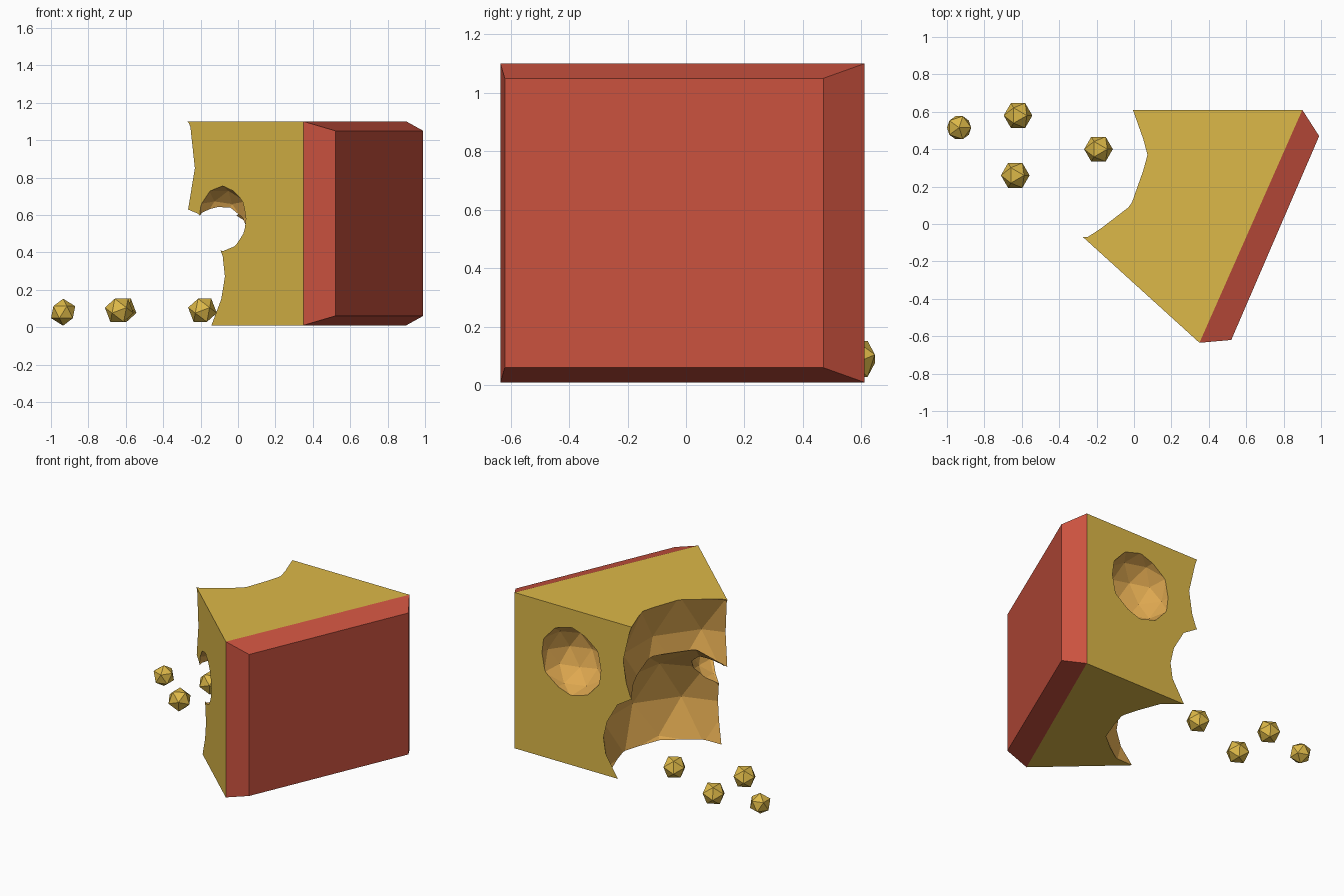
import bpy, bmesh, math
from mathutils import Vector, Matrix

if "Cube" in bpy.data.objects:
    bpy.data.objects.remove(bpy.data.objects["Cube"])


def material(name, rgb):
    m = bpy.data.materials.new(name)
    m.diffuse_color = (*rgb, 1)
    m.use_nodes = True
    m.node_tree.nodes["Principled BSDF"].inputs["Base Color"].default_value = m.diffuse_color
    return m


YELLOW = material("cheese_yellow", (0.72, 0.48, 0.065))
INNER = material("hole_orange", (0.73, 0.39, 0.08))
RED = material("rind_red", (0.60, 0.085, 0.05))


def finish(name, bm, mats, index=0):
    bmesh.ops.recalc_face_normals(bm, faces=bm.faces)
    for f in bm.faces:
        f.material_index = index
        f.smooth = False
    me = bpy.data.meshes.new(name)
    bm.to_mesh(me)
    bm.free()
    for m in mats:
        me.materials.append(m)
    ob = bpy.data.objects.new(name, me)
    bpy.context.collection.objects.link(ob)
    return ob


def loft(name, lower, upper, mats):
    """Solid between two loops with the same number of points."""
    bm = bmesh.new()
    a = [bm.verts.new(p) for p in lower]
    b = [bm.verts.new(p) for p in upper]
    bm.faces.new(a[::-1])
    bm.faces.new(b)
    n = len(a)
    for i in range(n):
        j = (i + 1) % n
        bm.faces.new((a[i], a[j], b[j], b[i]))
    return finish(name, bm, mats)


# Cheese wedge, with its tip already left off inside the bite
Z0, Z1 = 0.01, 1.10
FRONT, BACK = (0.35, -0.635), (0.90, 0.61)
plan = [FRONT, BACK, (-0.10, 0.61), (-0.35, 0.0)]
cheese = loft("cheese_wedge", [(x, y, Z0) for x, y in plan],
              [(x, y, Z1) for x, y in plan], [YELLOW, INNER])

# Bite and round holes: low-poly spheres cut away
cuts = [
    ("bite_upper", (-0.39, 0.37, 0.85), 0.53),
    ("bite_lower", (-0.15, 0.25, 0.27), 0.53),
    ("front_hole", (-0.08, -0.24, 0.58), 0.175),
    ("back_hole", (0.46, 0.62, 0.735), 0.24),
]
cutters = []
for name, loc, r in cuts:
    bm = bmesh.new()
    bmesh.ops.create_icosphere(bm, subdivisions=2, radius=r,
                               matrix=Matrix.Translation(loc))
    cutter = finish(name + "_cutter", bm, [YELLOW, INNER], 1)
    cutter.hide_render = True
    cutters.append(cutter)
    mod = cheese.modifiers.new(name, 'BOOLEAN')
    mod.operation = 'DIFFERENCE'
    mod.solver = 'EXACT'
    mod.object = cutter

# Bake the cuts and discard the cutters
dg = bpy.context.evaluated_depsgraph_get()
baked = bpy.data.meshes.new_from_object(cheese.evaluated_get(dg))
cheese.modifiers.clear()
cheese.data = baked
for c in cutters:
    bpy.data.objects.remove(c)

# Rind: chamfered slab on the wide end
OUT_F, OUT_B = (0.52, -0.62), (0.99, 0.47)
inner = [(*FRONT, Z0), (*BACK, Z0), (*BACK, Z1), (*FRONT, Z1)]
outer = [(*OUT_F, 0.06), (*OUT_B, 0.06), (*OUT_B, 1.05), (*OUT_F, 1.05)]
loft("rind", inner, outer, [RED])


# Crumbs: twenty-sided balls, standing on a vertex or lying on a face
def crumb(name, loc, r, on_face):
    bm = bmesh.new()
    bmesh.ops.create_icosphere(bm, subdivisions=1, radius=r)
    if on_face:
        bm.faces.ensure_lookup_table()
        f = bm.faces[0]
        q = f.calc_center_median().rotation_difference(Vector((0, 0, 1)))
        v = q @ f.verts[0].co
        rot = Matrix.Rotation(-math.atan2(v.y, v.x), 4, 'Z') @ q.to_matrix().to_4x4()
        bmesh.ops.transform(bm, matrix=rot, verts=bm.verts)
    bmesh.ops.translate(bm, vec=loc, verts=bm.verts)
    finish(name, bm, [YELLOW])


crumb("crumb_1", (-0.935, 0.515, 0.08), 0.072, False)
for i, (x, y) in enumerate([(-0.62, 0.58), (-0.635, 0.26), (-0.19, 0.40)]):
    crumb(f"crumb_{i + 2}", (x, y, 0.09), 0.078, True)
